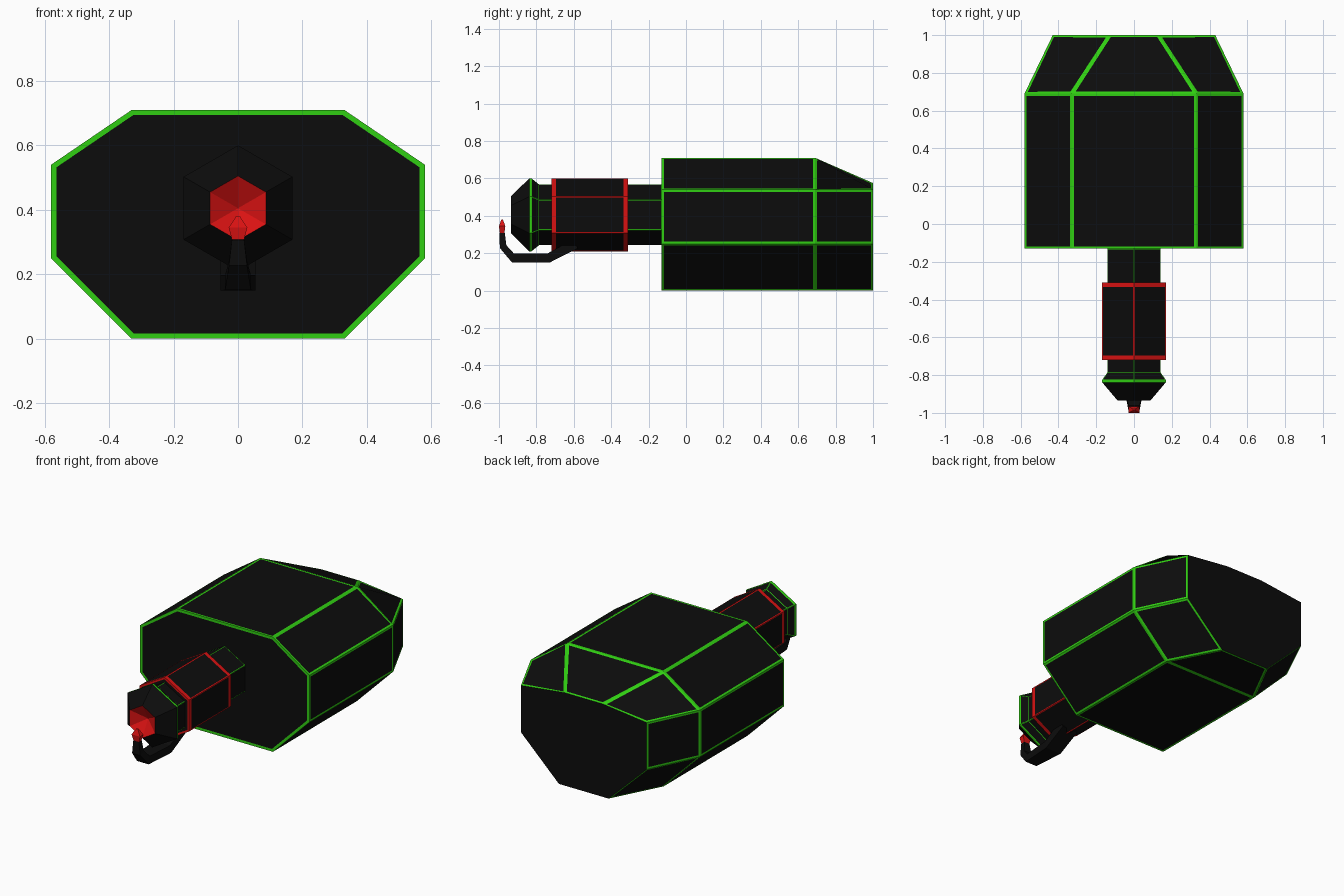
import bpy, bmesh, math
from mathutils import Vector

if "Cube" in bpy.data.objects:
    bpy.data.objects.remove(bpy.data.objects["Cube"])


def material(name, rgb):
    m = bpy.data.materials.new(name)
    m.diffuse_color = (*rgb, 1)
    m.use_nodes = True
    m.node_tree.nodes["Principled BSDF"].inputs["Base Color"].default_value = m.diffuse_color
    return m


MATS = [material("black", (0.0036, 0.0036, 0.0036)),
        material("green", (0.03, 0.62, 0.006)),
        material("red", (0.70, 0.006, 0.006))]
BLACK, GREEN, RED = range(3)


def loft(name, rings, segs, caps):
    """Bridge rings of points. Each segment or cap is (colour, trim colour, trim width)."""
    bm = bmesh.new()
    loops = [[bm.verts.new(p) for p in ring] for ring in rings]
    n = len(rings[0])
    jobs = []
    for a, b, spec in zip(loops, loops[1:], segs):
        for i in range(n):
            j = (i + 1) % n
            jobs.append((bm.faces.new((a[i], a[j], b[j], b[i])), spec))
    for loop, spec in zip((loops[0], loops[-1]), caps):
        if spec:
            jobs.append((bm.faces.new(loop), spec))
    bmesh.ops.recalc_face_normals(bm, faces=bm.faces[:])
    for face, (colour, trim, width) in jobs:
        face.material_index = colour
        if width:
            rim = bmesh.ops.inset_individual(bm, faces=[face], thickness=width,
                                             use_even_offset=True)["faces"]
            for f in rim:
                f.material_index = trim
            face.material_index = colour
    bmesh.ops.remove_doubles(bm, verts=bm.verts[:], dist=1e-5)
    me = bpy.data.meshes.new(name)
    bm.to_mesh(me)
    bm.free()
    for m in MATS:
        me.materials.append(m)
    ob = bpy.data.objects.new(name, me)
    bpy.context.collection.objects.link(ob)
    return ob


def plain(c):
    return (c, c, 0)


def octagon(y, half):
    """Mirror the right-hand profile (top to bottom) into a closed ring."""
    return [(x, y, z) for x, z in half] + [(-x, y, z) for x, z in reversed(half)]


def hexagon(y, r, z=0.405):
    return [(r * math.sin(i * math.pi / 3), y, z + r * math.cos(i * math.pi / 3))
            for i in range(6)]


# Main housing: octagonal box with tapered rear, every panel framed in green
front = [(0.33, 0.71), (0.58, 0.54), (0.58, 0.25), (0.33, 0.0)]
rear = [(0.13, 0.575), (0.43, 0.54), (0.43, 0.25), (0.17, 0.0)]
panel = (BLACK, GREEN, 0.012)
loft("housing", [octagon(-0.13, front), octagon(0.69, front), octagon(1.0, rear)],
     [panel, panel], [(BLACK, GREEN, 0.016), plain(BLACK)])

# Barrel with thin green edge lines
loft("barrel", [hexagon(-0.13, 0.162), hexagon(-0.79, 0.162)],
     [(BLACK, GREEN, 0.004)], [plain(BLACK), plain(BLACK)])

# Sleeve with red end bands and red edge lines
loft("sleeve", [hexagon(y, 0.195) for y in (-0.31, -0.328, -0.702, -0.72)],
     [plain(RED), (BLACK, RED, 0.006), plain(RED)],
     [(BLACK, RED, 0.012), (BLACK, RED, 0.012)])

# Muzzle: flare, green ring, front cone and hollow red mouth
loft("muzzle",
     [hexagon(-0.785, 0.162), hexagon(-0.826, 0.195), hexagon(-0.838, 0.195),
      hexagon(-0.935, 0.1), hexagon(-0.88, 0.0)],
     [(BLACK, GREEN, 0.004), plain(GREEN), plain(BLACK), plain(RED)],
     [plain(BLACK), None])

# Pilot pipe: (y, z, half width, half thickness), swept in the side plane
path = [(-0.59, 0.25, 0.055, 0.027), (-0.735, 0.174, 0.054, 0.025),
        (-0.925, 0.174, 0.040, 0.024), (-0.978, 0.235, 0.028, 0.019),
        (-0.983, 0.308, 0.019, 0.014)]
rings = []
for i, (y, z, w, t) in enumerate(path):
    a, b = path[max(i - 1, 0)], path[min(i + 1, len(path) - 1)]
    d = Vector((b[0] - a[0], b[1] - a[1])).normalized()
    ny, nz = -d.y * t, d.x * t
    rings.append([(sx * w, y + s * ny, z + s * nz)
                  for sx, s in ((-1, -1), (1, -1), (1, 1), (-1, 1))])
loft("pilot_pipe", rings, [plain(BLACK)] * 4, [plain(BLACK)] * 2)

# Red pilot tip
tip = [(0.305, 0.018, 0.012), (0.345, 0.029, 0.017), (0.38, 0.006, 0.004)]
loft("pilot_tip",
     [[(sx * w, -0.983 + sy * t, z) for sx, sy in ((-1, -1), (1, -1), (1, 1), (-1, 1))]
      for z, w, t in tip],
     [plain(RED)] * 2, [plain(RED)] * 2)
